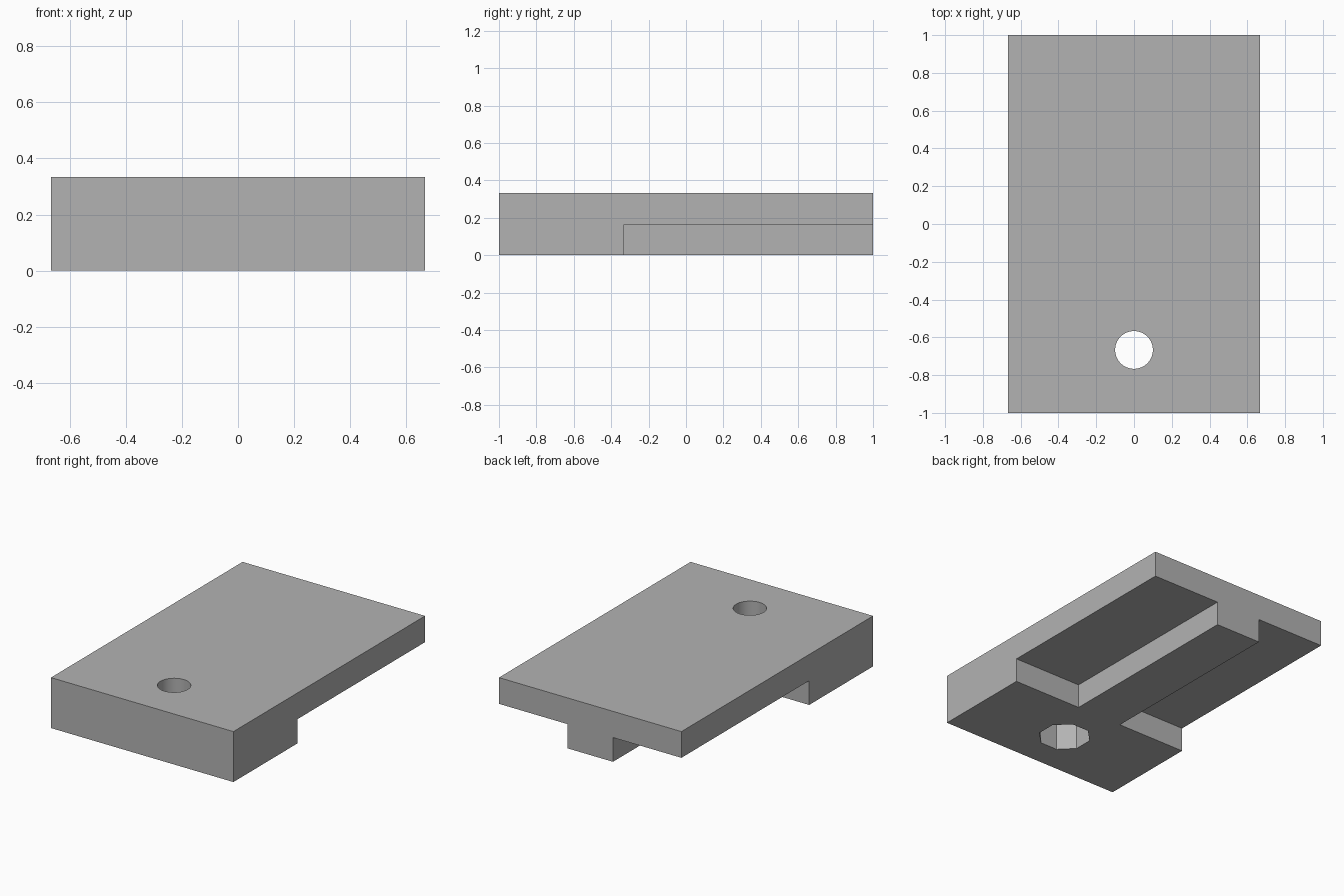
import bpy
import math

if "Cube" in bpy.data.objects:
    bpy.data.objects.remove(bpy.data.objects["Cube"])

WIDTH, LENGTH, HEIGHT = 4 / 3, 2.0, 1 / 3
STEP_Z = 0.16          # underside of the thin plate
STEP_Y = -1 / 3        # back of the thick front block
RIB = 1 / 6            # half width of the central rib
HOLE_Y = -2 / 3

grey = bpy.data.materials.new("plain grey")
grey.use_nodes = True
color = (0.45, 0.45, 0.45, 1)
grey.diffuse_color = color
grey.node_tree.nodes["Principled BSDF"].inputs["Base Color"].default_value = color


def box(name, low, high):
    centre = [(a + b) / 2 for a, b in zip(low, high)]
    bpy.ops.mesh.primitive_cube_add(size=1, location=centre)
    ob = bpy.context.object
    ob.name = name
    ob.scale = [b - a for a, b in zip(low, high)]
    bpy.ops.object.transform_apply(location=True, rotation=False, scale=True)
    return ob


def post(name, sides, radius, low, high, turn=0):
    bpy.ops.mesh.primitive_cylinder_add(
        vertices=sides, radius=radius, depth=high - low,
        location=(0, HOLE_Y, (low + high) / 2), rotation=(0, 0, turn))
    ob = bpy.context.object
    ob.name = name
    return ob


# Solid block
plate = box("mounting_plate", (-WIDTH / 2, -LENGTH / 2, 0), (WIDTH / 2, LENGTH / 2, HEIGHT))
plate.data.materials.append(grey)

# Side recesses leave a central rib; screw hole with an octagonal pocket below
cutters = [
    box("left_recess", (RIB, STEP_Y, -0.1), (WIDTH, LENGTH, STEP_Z)),
    box("right_recess", (-WIDTH, STEP_Y, -0.1), (-RIB, LENGTH, STEP_Z)),
    post("octagonal_pocket", 8, 0.162, -0.1, 0.2, math.pi / 8),
    post("screw_hole", 64, 0.1, 0.1, HEIGHT + 0.1),
]
bpy.ops.object.select_all(action="DESELECT")
plate.select_set(True)
bpy.context.view_layer.objects.active = plate
for cutter in cutters:
    cutter.hide_render = True
    cut = plate.modifiers.new(cutter.name, "BOOLEAN")
    cut.operation = "DIFFERENCE"
    cut.solver = "EXACT"
    cut.object = cutter
    bpy.ops.object.modifier_apply(modifier=cut.name)
    bpy.data.objects.remove(cutter)

bpy.ops.object.shade_smooth_by_angle(angle=math.radians(30))
